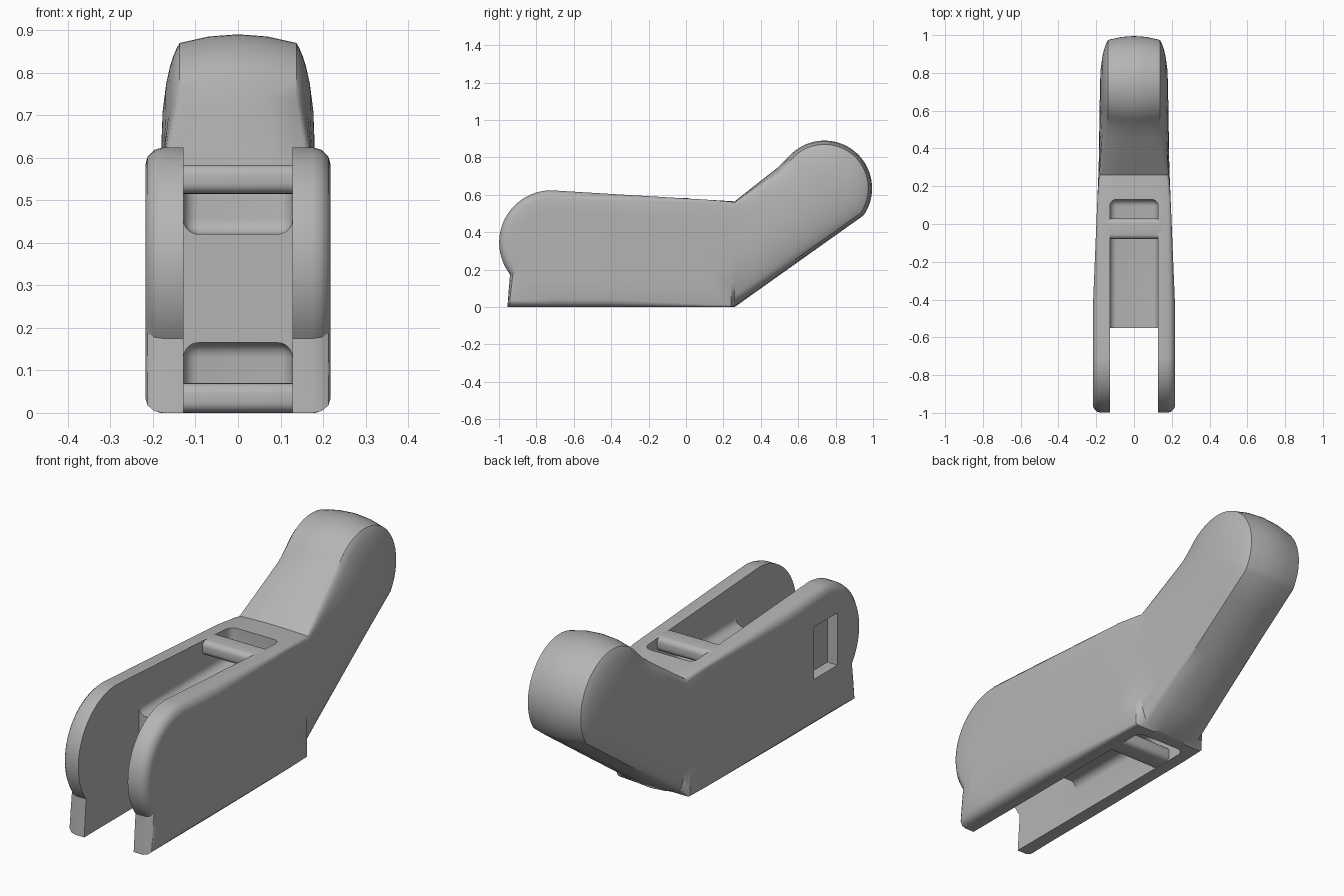
import bpy, bmesh, math
from mathutils import Vector

cube = bpy.data.objects.get("Cube")
if cube:
    bpy.data.objects.remove(cube)

grey = bpy.data.materials.new("plain grey")
grey.use_nodes = True
colour = (0.46, 0.46, 0.46, 1)
grey.diffuse_color = colour
grey.node_tree.nodes["Principled BSDF"].inputs["Base Color"].default_value = colour

PIVOT, PIVOT_R = Vector((-0.72, 0.345)), 0.279
BEND = Vector((0.26, 0.29))
CAP, CAP_R = Vector((0.74, 0.635)), 0.255


def ramp(v, a, b):
    return min(1, max(0, (v - a) / (b - a)))


def make_object(name, bm):
    bmesh.ops.recalc_face_normals(bm, faces=bm.faces)
    mesh = bpy.data.meshes.new(name)
    bm.to_mesh(mesh)
    bm.free()
    mesh.materials.append(grey)
    ob = bpy.data.objects.new(name, mesh)
    bpy.context.collection.objects.link(ob)
    return ob


def box(name, x, y, z, bevel=0):
    """Box from (min, max) ranges, optionally with rounded edges."""
    bm = bmesh.new()
    bmesh.ops.create_cube(bm, size=1)
    for v in bm.verts:
        v.co = [(r[0] + r[1]) / 2 + c * (r[1] - r[0]) for c, r in zip(v.co, (x, y, z))]
    if bevel:
        bmesh.ops.bevel(bm, geom=bm.edges[:], offset=bevel, segments=5,
                        profile=0.5, affect='EDGES')
    return make_object(name, bm)


def pin(name, radius, x0, x1):
    """Cylinder along x at the pivot."""
    bm = bmesh.new()
    bmesh.ops.create_cone(bm, cap_ends=True, segments=64, radius1=radius,
                          radius2=radius, depth=x1 - x0)
    for v in bm.verts:
        v.co = (v.co.z + (x0 + x1) / 2, PIVOT.x + v.co.x, PIVOT.y + v.co.y)
    return make_object(name, bm)


def smooth(ob):
    bpy.ops.object.select_all(action='DESELECT')
    bpy.context.view_layer.objects.active = ob
    ob.select_set(True)
    bpy.ops.object.shade_smooth_by_angle(angle=math.radians(32))


def cut(ob, cutter):
    cutter.hide_render = True
    mod = ob.modifiers.new("cut", 'BOOLEAN')
    mod.operation, mod.solver, mod.object = 'DIFFERENCE', 'EXACT', cutter
    bpy.context.view_layer.objects.active = ob
    bpy.ops.object.modifier_apply(modifier=mod.name)
    bpy.data.objects.remove(cutter)


# Side outline: (outline point, matching centre-line point, handle blend)
def arc(centre, radius, a0, a1, n):
    for i in range(n + 1):
        a = math.radians(a0 + (a1 - a0) * i / n)
        yield centre + radius * Vector((math.cos(a), math.sin(a)))


stations = [-0.72, -0.6, -0.45, -0.3, -0.15, 0.0, 0.12, 0.24, 0.26]
steps = [i / 6 for i in range(1, 6)]
outline = []
for y, z in ((-0.955, 0), (-0.948, 0.09)):
    outline.append((Vector((y, z)), PIVOT, 0))
for p in arc(PIVOT, PIVOT_R, 217.6, 92, 24):
    outline.append((p, PIVOT, 0))
for y in stations:
    t = ramp(y, stations[0], stations[-1])
    outline.append((Vector((y, 0.624 - 0.059 * t)), PIVOT.lerp(BEND, t), ramp(y, 0.2, 0.5)))
inner, shoulder = Vector((0.26, 0.565)), Vector((0.54, 0.785))
for t in steps:
    p = inner.lerp(shoulder, t)
    outline.append((p, BEND.lerp(CAP, t), ramp(p.x, 0.2, 0.5)))
for p in arc(CAP, CAP_R, 140, -34.6, 36):
    outline.append((p, CAP, 1))
heel, tip = Vector((0.26, 0)), outline[-1][0]
for t in reversed(steps):
    outline.append((heel.lerp(tip, t), BEND.lerp(CAP, t), 1))
for y in reversed(stations):
    t = ramp(y, stations[0], stations[-1])
    outline.append((Vector((y, 0)), PIVOT.lerp(BEND, t), 1 if y > 0.25 else 0))


def half_width(y):
    return 0.218 - 0.031 * ramp(y, -0.45, 0.3) - 0.007 * ramp(y, 0.3, 0.74)


def section(p, s, m):
    """Half cross-section from the middle of the rim to the centre line."""
    length = (p - s).length
    fillet = 0.042 - 0.03 * ramp(p.x, -0.45, 0.15)
    w = half_width(p.x)
    body = [((w - fillet) * f, 0) for f in (0, 0.5, 1)]
    for a in (30, 60, 90):
        a = math.radians(a)
        body.append((w - fillet + fillet * math.sin(a), fillet * (1 - math.cos(a)) / length))
    for k in (0.4, 0.7, 1):
        body.append((half_width(p.lerp(s, k).x), k))
    arm = [(0.137 * f, 0.08 * f * f) for f in (0, 0.5, 1)]
    for k in (0.12, 0.2, 0.3, 0.45, 0.7, 1):
        drop = 0.07 * (1 - math.sqrt(1 - (1 - k) ** 2))
        arm.append((half_width(p.lerp(s, k).x) - drop, k))
    for (bx, bk), (ax, ak) in zip(body, arm):
        q = p.lerp(s, bk + (ak - bk) * m)
        yield Vector((bx + (ax - bx) * m, q.x, q.y))


# Lever body
bm = bmesh.new()
rows = []
for item in outline:
    half = list(section(*item))
    full = [Vector((-v.x, v.y, v.z)) for v in reversed(half[1:])] + half
    rows.append([bm.verts.new(v) for v in full])
for i, row in enumerate(rows):
    nxt = rows[(i + 1) % len(rows)]
    for j in range(len(row) - 1):
        bm.faces.new((row[j], row[j + 1], nxt[j + 1], nxt[j]))
bmesh.ops.remove_doubles(bm, verts=bm.verts, dist=0.0002)
bmesh.ops.dissolve_degenerate(bm, dist=0.0001, edges=bm.edges)
body = make_object("lever_body", bm)

# Fork slot, strap pockets and pivot holes
SLOT = (-0.128, 0.128)
cut(body, box("fork_slot", SLOT, (-1.2, -0.55), (-0.2, 0.9)))
cut(body, pin("web_hollow", 0.31, *SLOT))
cut(body, box("top_pocket", SLOT, (-0.66, 0.13), (0.42, 0.9), 0.035))
cut(body, box("bottom_pocket", SLOT, (-0.66, 0.19), (-0.4, 0.165), 0.035))
cut(body, pin("pivot_hole", 0.11, -0.4, 0.4))
cut(body, pin("round_recess", 0.145, 0.175, 0.4))
cut(body, box("square_recess", (-0.4, -0.165), (-0.81, -0.635), (0.225, 0.47)))
smooth(body)

# Cross bars bridging the pockets
for name, y, z in (("top_bar", (-0.08, 0.03), (0.515, 0.583)),
                   ("bottom_bar", (-0.02, 0.09), (0.001, 0.07))):
    smooth(box(name, (-0.16, 0.16), y, z, 0.025))
